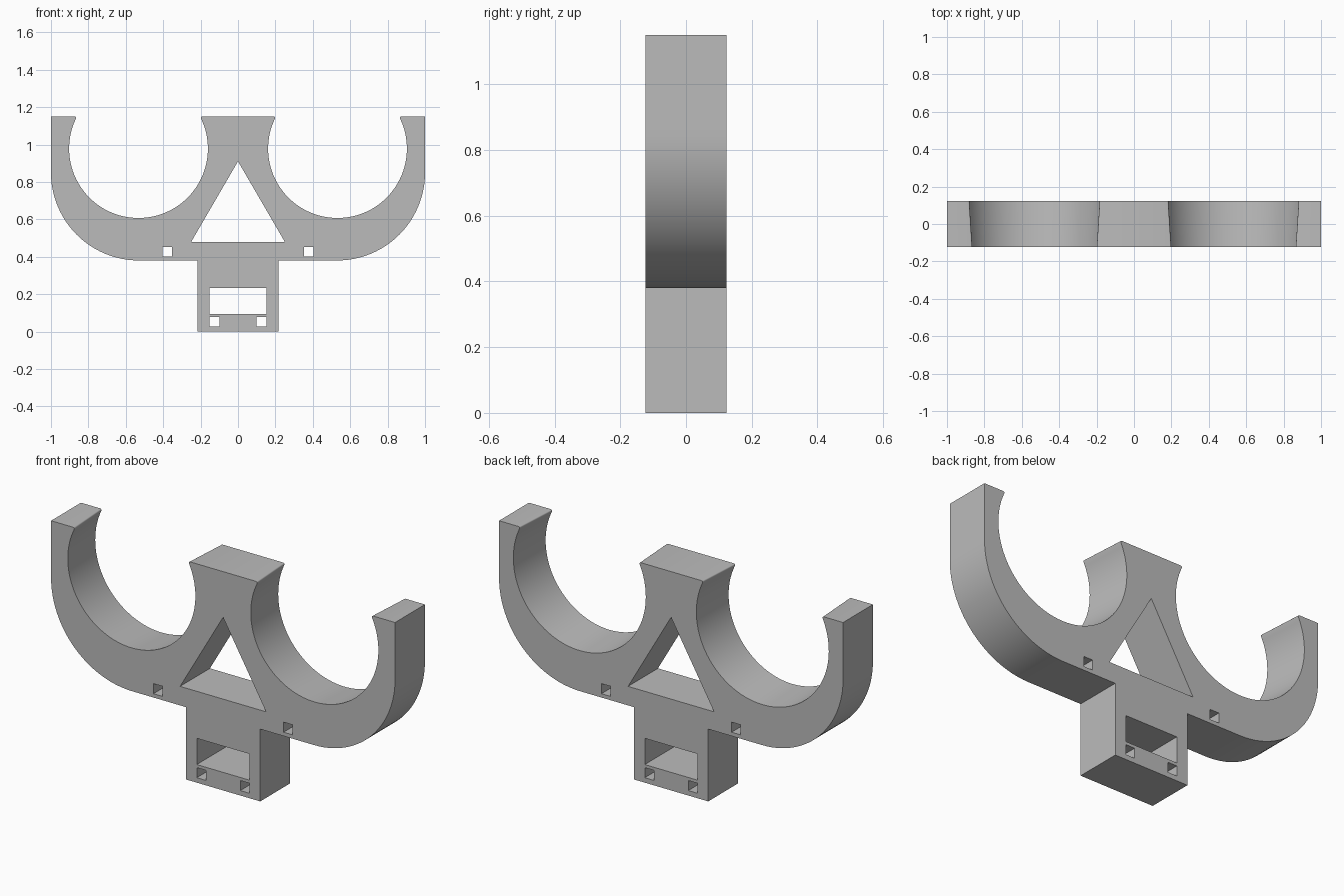
import bpy
import bmesh
from math import sin, cos, radians, atan2, sqrt, pi

old = bpy.data.objects.get("Cube")
if old:
    bpy.data.objects.remove(old, do_unlink=True)

DEPTH = 0.124                 # half thickness
TOP, SHOULDER = 1.15, 0.38    # top of the arms, underside of the cradles
BORE_X, BORE_Z = 0.532, 0.978
LIP = 0.007                   # rounding of the cradle lips

grey = bpy.data.materials.new("plain grey")
grey.use_nodes = True
colour = (0.5, 0.5, 0.5, 1)
grey.diffuse_color = colour
grey.node_tree.nodes["Principled BSDF"].inputs["Base Color"].default_value = colour


def arc(cx, cz, r, start, end, steps):
    angles = [start + (end - start) * i / steps for i in range(steps + 1)]
    return [(cx + r * cos(a), cz + r * sin(a)) for a in angles]


def outline(bore_r):
    """Closed front outline with two open cradles of the given radius."""
    lip_z = TOP - LIP
    half = sqrt((bore_r + LIP) ** 2 - (lip_z - BORE_Z) ** 2)
    phi = atan2(lip_z - BORE_Z, half)
    pts = [(0.216, 0), (0.216, SHOULDER)]
    pts += arc(0.53, 0.85, 0.47, -pi / 2, 0, 24)
    pts.append((1, TOP))
    pts += arc(BORE_X + half, lip_z, LIP, pi / 2, pi + phi, 5)
    pts += arc(BORE_X, BORE_Z, bore_r, phi, -pi - phi, 72)[1:-1]
    pts += arc(BORE_X - half, lip_z, LIP, -phi, pi / 2, 5)
    return pts + [(-x, z) for x, z in reversed(pts)]


def loft(name, front, back, half_depth):
    """Solid between two matching outlines on the front and back."""
    bm = bmesh.new()
    a = [bm.verts.new((x, -half_depth, z)) for x, z in front]
    b = [bm.verts.new((x, half_depth, z)) for x, z in back]
    bm.faces.new(a)
    bm.faces.new(b[::-1])
    for i in range(len(a)):
        j = (i + 1) % len(a)
        bm.faces.new((a[j], a[i], b[i], b[j]))
    bmesh.ops.recalc_face_normals(bm, faces=bm.faces)
    mesh = bpy.data.meshes.new(name)
    bm.to_mesh(mesh)
    bm.free()
    mesh.materials.append(grey)
    obj = bpy.data.objects.new(name, mesh)
    bpy.context.collection.objects.link(obj)
    return obj


def rect(x0, x1, z0, z1):
    return [(x0, z0), (x1, z0), (x1, z1), (x0, z1)]


# Bracket body with cradles that widen towards the back
body = loft("double_cradle_bracket", outline(0.371), outline(0.385), DEPTH)

# Through openings: triangle, window and four small square holes
openings = {
    "triangle_cutter": [(-0.25, 0.48), (0.25, 0.48), (0, 0.91)],
    "window_cutter": rect(-0.153, 0.153, 0.095, 0.233),
}
for side, s in (("left", 1), ("right", -1)):
    openings[side + "_upper_hole_cutter"] = rect(s * 0.352, s * 0.405, 0.4, 0.453)
    openings[side + "_lower_hole_cutter"] = rect(s * 0.1, s * 0.153, 0.026, 0.079)

bpy.context.view_layer.objects.active = body
body.select_set(True)
for name, shape in openings.items():
    cutter = loft(name, shape, shape, 0.3)
    cutter.hide_render = True
    mod = body.modifiers.new(name, 'BOOLEAN')
    mod.operation = 'DIFFERENCE'
    mod.solver = 'EXACT'
    mod.object = cutter
    bpy.ops.object.modifier_apply(modifier=mod.name)
    bpy.data.objects.remove(cutter, do_unlink=True)

bpy.ops.object.shade_smooth_by_angle(angle=radians(30))
